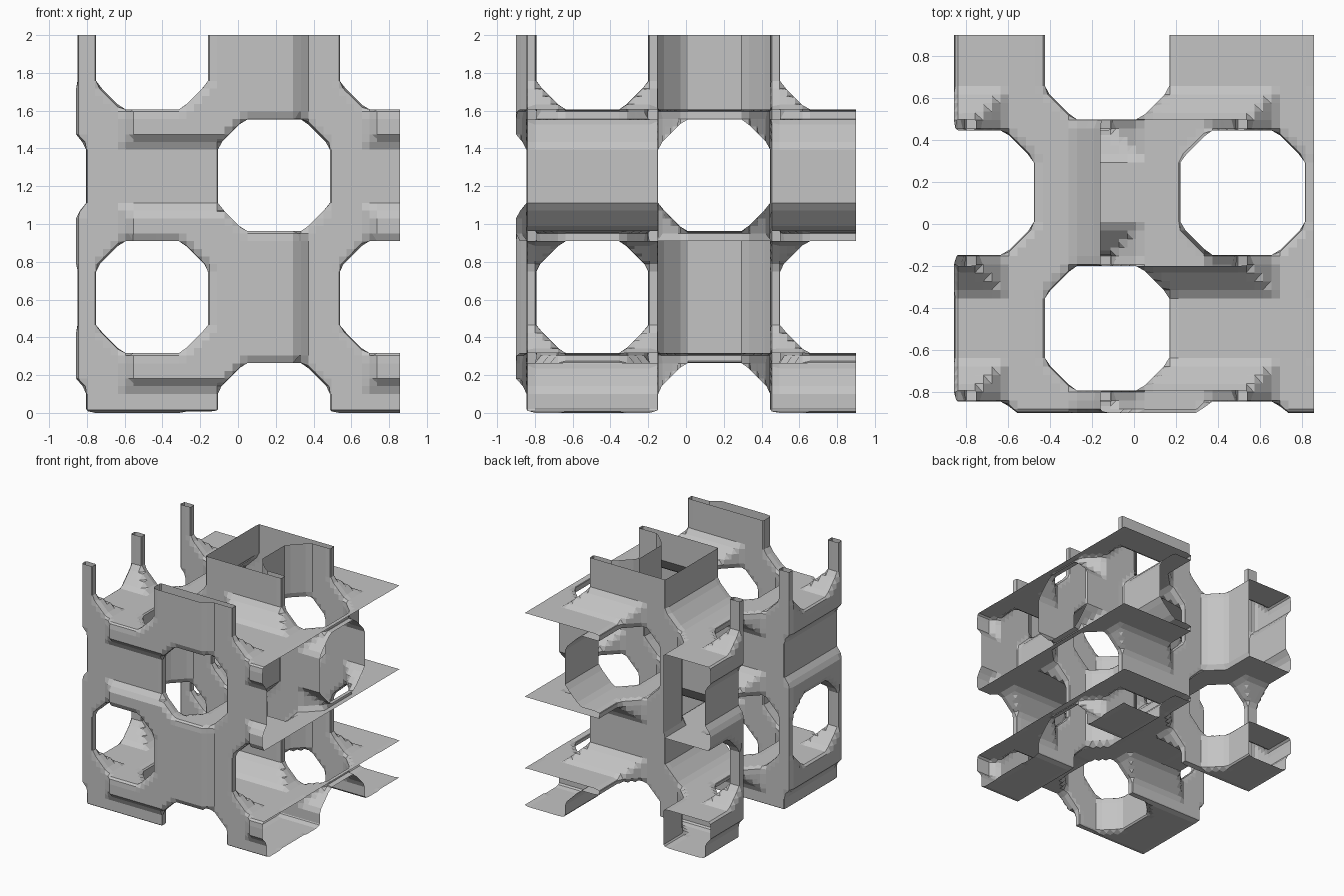
import bpy
import bmesh
from itertools import product
from mathutils import Vector

cube = bpy.data.objects.get("Cube")
if cube:
    bpy.data.objects.remove(cube)

LOW = Vector((-0.857, -0.9, 0.0))
HIGH = Vector((0.857, 0.9, 2.0))
COUNT = (43, 45, 50)
HALF = 0.645          # half of the tunnel spacing
RADIUS = 0.296        # tunnel half width


def fold(u):
    """Distance to the nearest tunnel centre along one axis."""
    return abs((u + HALF) % (2 * HALF) - HALF)


def octagon(u, v):
    return max(u, v, u + v - 0.155) - RADIUS


def tunnels(u, v):
    """Checkerboard of parallel tunnels, negative inside them."""
    u, v = fold(u), fold(v)
    return min(octagon(u, v), octagon(HALF - u, HALF - v))


def block(p):
    """Block bored along all three axes, closed on its low sides only."""
    x, y, z = p
    return min(tunnels(x - 0.19, z - 1.258),
               tunnels(y - 0.149, z - 1.258),
               tunnels(x - 0.517, y - 0.149),
               *(p - LOW))


# Sample the block on a regular grid, starting half a step outside
step = Vector([(HIGH[a] - LOW[a]) / (COUNT[a] - 0.5) for a in range(3)])
points, field = {}, {}
for key in product(*(range(n + 1) for n in COUNT)):
    p = Vector([HIGH[a] - (COUNT[a] - key[a]) * step[a] for a in range(3)])
    points[key], field[key] = p, block(p)

# Corner rings of the six sides of a grid cell, seen from outside
rings = []
for axis, side in product(range(3), (0, 1)):
    ring = []
    for u, v in ((0, 0), (1, 0), (1, 1), (0, 1)):
        corner = [side] * 3
        corner[(axis + 1) % 3], corner[(axis + 2) % 3] = u, v
        ring.append(tuple(corner))
    rings.append(ring if side else ring[::-1])

bm = bmesh.new()
verts = {}


def crossing(edge):
    """Vertex where the surface cuts a grid edge."""
    if edge not in verts:
        a, b = edge
        t = field[a] / (field[a] - field[b])
        verts[edge] = bm.verts.new(points[a].lerp(points[b], t))
    return verts[edge]


# Trace the surface loops through every mixed cell
corners = list(product((0, 1), repeat=3))
for cell in product(*(range(n) for n in COUNT)):
    key = {c: (cell[0] + c[0], cell[1] + c[1], cell[2] + c[2]) for c in corners}
    if len({field[k] > 0 for k in key.values()}) == 1:
        continue
    follow = {}
    for ring in rings:
        cuts = []
        for c, d in zip(ring, ring[1:] + ring[:1]):
            a, b = key[c], key[d]
            if (field[a] > 0) != (field[b] > 0):
                cuts.append((field[a] > 0, tuple(sorted((a, b)))))
        for i, (leaving, edge) in enumerate(cuts):
            if leaving:
                follow[edge] = cuts[(i + 1) % len(cuts)][1]
    while follow:
        edge, after = follow.popitem()
        loop = [edge]
        while after in follow:
            loop.append(after)
            after = follow.pop(after)
        face = [crossing(e) for e in reversed(loop)]
        if len(face) > 2 and not bm.faces.get(face):
            bm.faces.new(face)

bmesh.ops.remove_doubles(bm, verts=bm.verts, dist=0.0005)

mesh = bpy.data.meshes.new("tunnel_lattice")
bm.to_mesh(mesh)
bm.free()

# Plain grey shell
grey = bpy.data.materials.new("plain_grey")
grey.use_nodes = True
colour = (0.55, 0.55, 0.55, 1.0)
grey.diffuse_color = colour
grey.node_tree.nodes["Principled BSDF"].inputs["Base Color"].default_value = colour
mesh.materials.append(grey)

lattice = bpy.data.objects.new("tunnel_lattice", mesh)
bpy.context.collection.objects.link(lattice)
